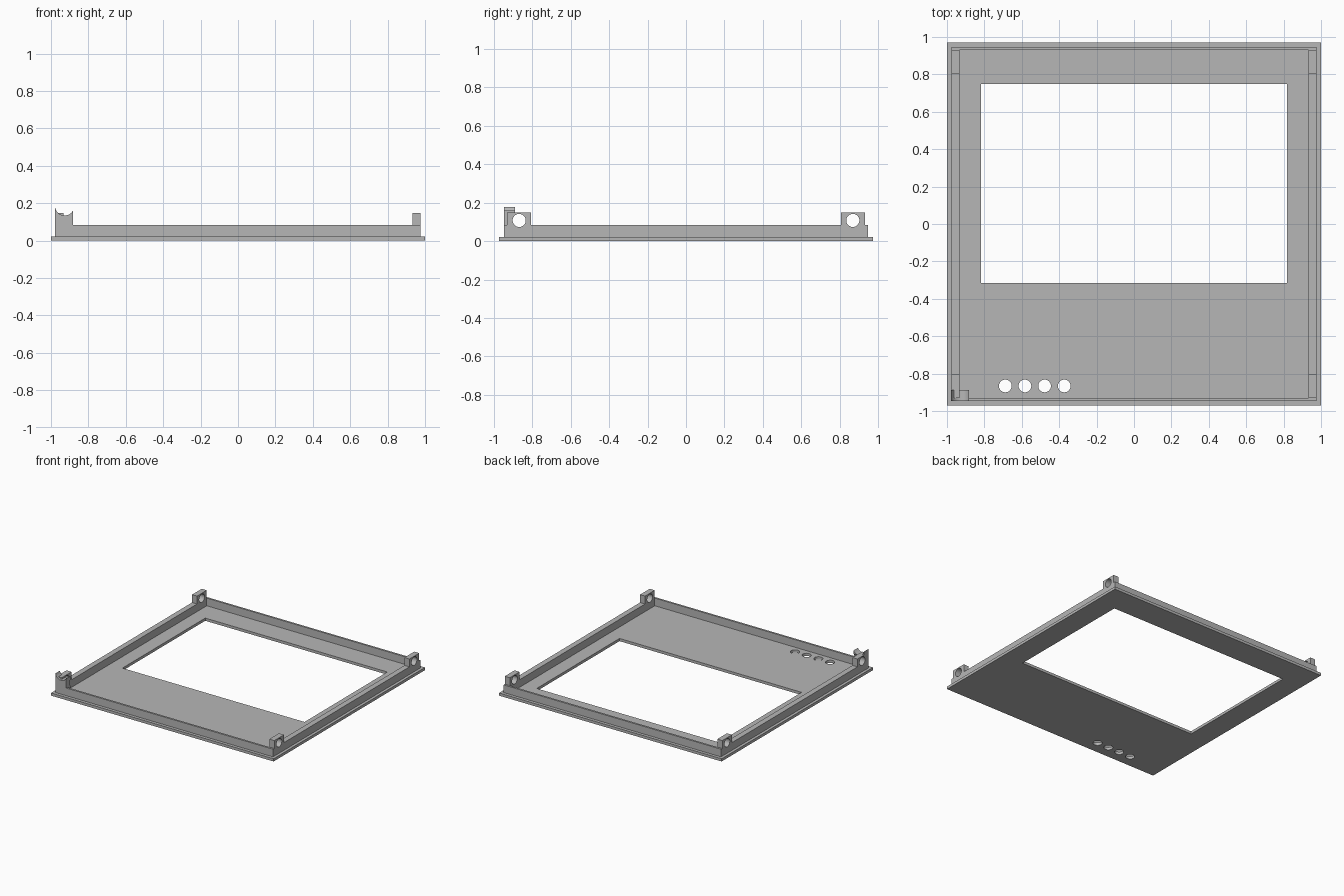
import bpy, bmesh
from math import sin, cos, pi
from mathutils import Vector

cube = bpy.data.objects.get("Cube")
if cube:
    bpy.data.objects.remove(cube, do_unlink=True)

grey = bpy.data.materials.new("plain grey")
grey.use_nodes = True
COLOUR = (0.47, 0.47, 0.47, 1)
grey.diffuse_color = COLOUR
grey.node_tree.nodes["Principled BSDF"].inputs["Base Color"].default_value = COLOUR


def circle(u, v, r, n=32):
    return [(u + r * cos(2 * pi * i / n), v + r * sin(2 * pi * i / n)) for i in range(n)]


def rectangle(u0, u1, v0, v1):
    return [(u0, v0), (u1, v0), (u1, v1), (u0, v1)]


def extrude_outline(name, axis, start, end, *loops):
    """Fill an outline with its holes and extrude it along one axis."""
    place = {
        "x": lambda u, v: (start, u, v),
        "y": lambda u, v: (u, start, v),
        "z": lambda u, v: (u, v, start),
    }[axis]
    bm = bmesh.new()
    for loop in loops:
        verts = [bm.verts.new(place(u, v)) for u, v in loop]
        for a, b in zip(verts, verts[1:] + verts[:1]):
            bm.edges.new((a, b))
    normal = Vector([float(axis == a) for a in "xyz"])
    bmesh.ops.triangle_fill(bm, use_beauty=True, edges=bm.edges[:], normal=normal)
    extruded = bmesh.ops.extrude_face_region(bm, geom=bm.faces[:], use_keep_orig=True)
    moved = [g for g in extruded["geom"] if isinstance(g, bmesh.types.BMVert)]
    bmesh.ops.translate(bm, verts=moved, vec=normal * (end - start))
    bmesh.ops.recalc_face_normals(bm, faces=bm.faces[:])
    mesh = bpy.data.meshes.new(name)
    bm.to_mesh(mesh)
    bm.free()
    mesh.materials.append(grey)
    obj = bpy.data.objects.new(name, mesh)
    bpy.context.collection.objects.link(obj)
    return obj


FLOOR, WALL_TOP, TAB_TOP = 0.022, 0.084, 0.148
OUT_X, IN_X = 0.977, 0.932
OUT_Y, IN_Y = 0.946, 0.93
TAB_IN, HOLE_Y, HOLE_Z, HOLE_R = 0.805, 0.867, 0.107, 0.034

# Face plate with screen window and four button holes
buttons = [circle(-0.688 + 0.105 * i, -0.866, HOLE_R) for i in range(4)]
extrude_outline("face_plate", "z", 0, FLOOR,
                rectangle(-1, 1, -0.971, 0.971),
                rectangle(-0.818, 0.818, -0.315, 0.748), *buttons)

# Side walls, each with a pierced mounting tab at both ends
half = [(OUT_Y, FLOOR), (OUT_Y, WALL_TOP), (IN_Y, WALL_TOP), (IN_Y, TAB_TOP),
        (TAB_IN, TAB_TOP), (TAB_IN, WALL_TOP)]
side_profile = half + [(-y, z) for y, z in reversed(half)]
for name, s in (("left_wall", 1), ("right_wall", -1)):
    extrude_outline(name, "x", s * IN_X, s * OUT_X, side_profile,
                    circle(HOLE_Y, HOLE_Z, HOLE_R), circle(-HOLE_Y, HOLE_Z, HOLE_R))

# Thin front and back walls
for name, s in (("front_wall", -1), ("back_wall", 1)):
    extrude_outline(name, "y", s * IN_Y, s * OUT_Y,
                    rectangle(-IN_X, IN_X, FLOOR, WALL_TOP))

# Corner cradle with a round notch in its top
cx, cz, r = -0.927, 0.186, 0.052
arc = [(cx + r * cos(a), cz + r * sin(a))
       for a in (pi + 0.18 + i * (pi - 0.71) / 14 for i in range(15))]
cradle = extrude_outline("corner_cradle", "y", -OUT_Y, -0.888,
                         [(-0.978, FLOOR), (-0.978, 0.177)] + arc
                         + [(-0.881, FLOOR)])

# The mounting hole also passes through the edge of the cradle
cutter = extrude_outline("cradle_cutter", "x", -1.1, -0.8, circle(-HOLE_Y, HOLE_Z, HOLE_R))
cutter.hide_render = True
cut = cradle.modifiers.new("hole", "BOOLEAN")
cut.operation = "DIFFERENCE"
cut.solver = "EXACT"
cut.object = cutter
bpy.context.view_layer.objects.active = cradle
bpy.ops.object.modifier_apply(modifier=cut.name)
bpy.data.objects.remove(cutter, do_unlink=True)

# Smooth the round holes, keep the corners sharp
bpy.ops.object.select_all(action="DESELECT")
for obj in bpy.context.collection.objects:
    if obj.type == "MESH":
        obj.select_set(True)
bpy.ops.object.shade_smooth_by_angle(angle=0.5)
